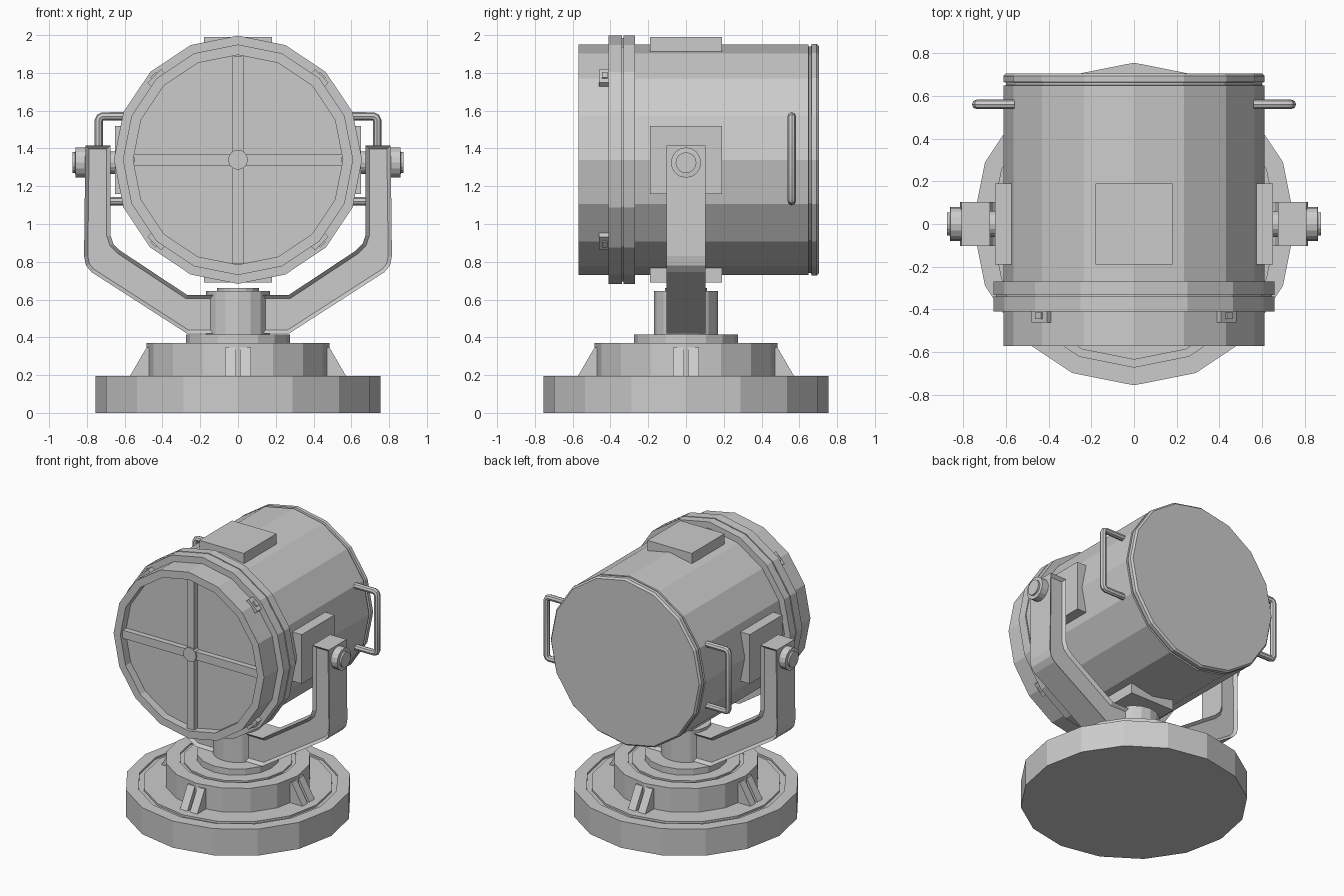
import bpy, bmesh
from math import pi, cos, sin
from mathutils import Matrix, Vector

if "Cube" in bpy.data.objects:
    bpy.data.objects.remove(bpy.data.objects["Cube"])

GREY = (0.6, 0.6, 0.6, 1)
grey = bpy.data.materials.new("light grey")
grey.use_nodes = True
grey.diffuse_color = GREY
grey.node_tree.nodes["Principled BSDF"].inputs["Base Color"].default_value = GREY

AXIS_Z = 1.34                                  # height of the lamp axis
TO_Y = Matrix.Translation((0, 0, AXIS_Z)) @ Matrix.Rotation(-pi / 2, 4, "X")


def finish(name, bm, matrix=Matrix()):
    bm.transform(matrix)
    bmesh.ops.recalc_face_normals(bm, faces=bm.faces)
    mesh = bpy.data.meshes.new(name)
    bm.to_mesh(mesh)
    bm.free()
    mesh.materials.append(grey)
    ob = bpy.data.objects.new(name, mesh)
    bpy.context.collection.objects.link(ob)
    return ob


def lathe(name, profile, matrix=Matrix(), sides=16):
    """Turn (radius, height) points round z, with both ends capped."""
    bm = bmesh.new()
    rings = []
    for r, h in profile:
        angles = [2 * pi * i / sides for i in range(sides)]
        rings.append([bm.verts.new((r * cos(a), r * sin(a), h)) for a in angles])
    for low, high in zip(rings, rings[1:]):
        for i in range(sides):
            j = (i + 1) % sides
            bm.faces.new((low[i], low[j], high[j], high[i]))
    bm.faces.new(rings[0])
    bm.faces.new(rings[-1])
    return finish(name, bm, matrix)


def box(name, low, high, matrix=Matrix()):
    low, high = Vector(low), Vector(high)
    bm = bmesh.new()
    bmesh.ops.create_cube(bm, size=1)
    place = Matrix.Translation((low + high) / 2) @ Matrix.Diagonal((*(high - low), 1))
    return finish(name, bm, matrix @ place)


def slab(name, outline, y0, y1, matrix=Matrix(), inset=0):
    """Extrude an (x, z) outline along y, optionally sinking a panel in each side."""
    bm = bmesh.new()
    ends = [[bm.verts.new((x, y, z)) for x, z in outline] for y in (y0, y1)]
    caps = [bm.faces.new(e) for e in ends]
    n = len(outline)
    for i in range(n):
        j = (i + 1) % n
        bm.faces.new((ends[0][i], ends[0][j], ends[1][j], ends[1][i]))
    bmesh.ops.recalc_face_normals(bm, faces=bm.faces)
    if inset:
        for cap in caps:
            bmesh.ops.inset_region(bm, faces=[cap], thickness=inset, depth=-inset,
                                   use_even_offset=True)
    return finish(name, bm, matrix)


# Stepped base with ring grooves, and the post
lathe("base", [(0.755, 0), (0.755, 0.195), (0.67, 0.195), (0.67, 0.18),
               (0.635, 0.18), (0.635, 0.195), (0.4, 0.195)])
lathe("base_tier", [(0.485, 0.18), (0.485, 0.37), (0.39, 0.37), (0.39, 0.358),
                    (0.365, 0.358), (0.365, 0.37), (0.2, 0.37)])
lathe("turntable", [(0.275, 0.36), (0.275, 0.415)])
lathe("post", [(0.17, 0.41), (0.17, 0.645), (0.11, 0.645), (0.11, 0.66)])

# Paired wedge braces on the four sides of the base
for k in range(4):
    turn = Matrix.Rotation(k * pi / 2, 4, "Z")
    for side, y in (("a", -0.07), ("b", 0.01)):
        slab(f"brace_{k + 1}{side}", [(0.44, 0.19), (0.575, 0.19), (0.485, 0.345), (0.44, 0.345)],
             y, y + 0.06, turn)

# Drum with recessed front and grooved rear lid
lathe("drum", [(0.555, -0.51), (0.555, -0.57), (0.61, -0.57), (0.61, 0.648),
               (0.6, 0.65), (0.6, 0.662), (0.612, 0.665), (0.612, 0.692),
               (0.6, 0.705)], TO_Y)
lathe("front_collar", [(0.6, -0.41), (0.657, -0.41), (0.657, -0.34), (0.645, -0.34),
                       (0.645, -0.332), (0.657, -0.332), (0.657, -0.27), (0.6, -0.27)], TO_Y)

# Cross bars and hub over the lens
box("lens_bar_vertical", (-0.03, -0.55, AXIS_Z - 0.55), (0.03, -0.5, AXIS_Z + 0.55))
box("lens_bar_horizontal", (-0.55, -0.55, AXIS_Z - 0.03), (0.55, -0.5, AXIS_Z + 0.03))
lathe("lens_hub", [(0.052, -0.56), (0.052, -0.5)], TO_Y)

# Pads on four sides and clips between them
for k in range(4):
    spin = Matrix.Translation((0, 0, AXIS_Z)) @ Matrix.Rotation(k * pi / 2, 4, "Y")
    box(f"pad_{k + 1}", (-0.18, -0.19, 0.5), (0.18, 0.19, 0.65), spin)
    diagonal = spin @ Matrix.Rotation(pi / 4, 4, "Y")
    box(f"clip_{k + 1}", (-0.05, -0.46, 0.57), (0.05, -0.4, 0.627), diagonal)
    box(f"clip_catch_{k + 1}", (-0.02, -0.445, 0.6), (0.02, -0.415, 0.637), diagonal)

# Yoke arms, pivots and handles, mirrored left and right
ARM = [(0.12, 0.42), (0.27, 0.42), (0.775, 0.745), (0.805, 0.78), (0.815, 0.83), (0.808, 1.416),
       (0.675, 1.416), (0.675, 0.94), (0.66, 0.895), (0.625, 0.86), (0.27, 0.625), (0.12, 0.625)]
GRIP = [(0.56, 1.57), (0.715, 1.57), (0.73, 1.563), (0.737, 1.548),
        (0.737, 1.142), (0.73, 1.127), (0.715, 1.12), (0.56, 1.12)]
for side, s in (("left", 1), ("right", -1)):
    slab(f"yoke_arm_{side}", [(s * x, z) for x, z in ARM], -0.103, 0.103, inset=0.02)
    pivot = Matrix.Translation((0, 0, 1.325)) @ Matrix.Rotation(s * pi / 2, 4, "Y")
    lathe(f"pivot_{side}", [(0.06, 0.6), (0.06, 0.8), (0.08, 0.8), (0.08, 0.86),
                            (0.055, 0.862), (0.055, 0.875)], pivot)
    curve = bpy.data.curves.new(f"handle_{side}", "CURVE")
    curve.dimensions = "3D"
    curve.bevel_depth = 0.022
    curve.bevel_resolution = 2
    curve.use_fill_caps = True
    path = curve.splines.new("POLY")
    path.points.add(len(GRIP) - 1)
    for point, (x, z) in zip(path.points, GRIP):
        point.co = (s * x, 0.56, z, 1)
    curve.materials.append(grey)
    handle = bpy.data.objects.new(f"handle_{side}", curve)
    bpy.context.collection.objects.link(handle)
    bpy.ops.object.select_all(action="DESELECT")
    handle.select_set(True)
    bpy.context.view_layer.objects.active = handle
    bpy.ops.object.convert(target="MESH")
    bpy.ops.object.shade_smooth_by_angle()
